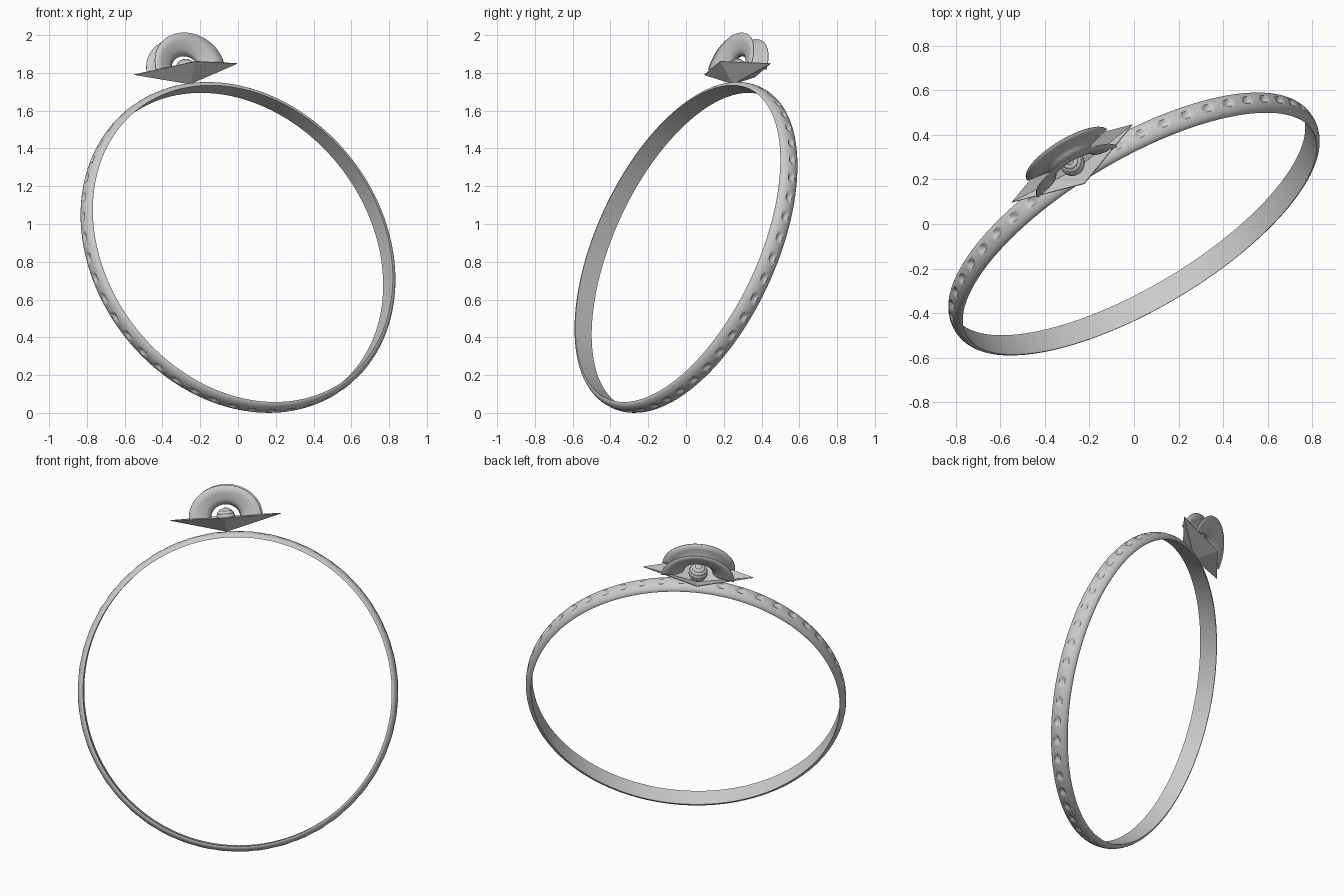
import bpy, bmesh, math
from mathutils import Matrix, Vector

if "Cube" in bpy.data.objects:
    bpy.data.objects.remove(bpy.data.objects["Cube"])

# Tilted frame of the ring: local x along the band top, local y along the ring axis, local z up
n = Vector((0.475, -0.80, 0.37)).normalized()
u = Vector((-n.y, n.x, 0)).normalized()
v = n.cross(u)
RING = Matrix.Translation((0, 0, 0.876)) @ Matrix((u, -n, v)).transposed().to_4x4()
R = 0.936
# Frame of the flower, centred a little above the outer face of the band
FLOWER = RING @ Matrix.Rotation(math.radians(-5.6), 4, 'Y') @ Matrix.Translation((0, 0, R + 0.083))


def make(name, verts, faces, matrix, smooth=True):
    me = bpy.data.meshes.new(name)
    me.from_pydata(verts, [], faces)
    bm = bmesh.new()
    bm.from_mesh(me)
    bmesh.ops.remove_doubles(bm, verts=bm.verts, dist=1e-6)
    bmesh.ops.recalc_face_normals(bm, faces=bm.faces)
    bm.to_mesh(me)
    bm.free()
    ob = bpy.data.objects.new(name, me)
    bpy.context.collection.objects.link(ob)
    ob.matrix_world = matrix
    if smooth:
        bpy.ops.object.select_all(action='DESELECT')
        ob.select_set(True)
        bpy.context.view_layer.objects.active = ob
        bpy.ops.object.shade_smooth_by_angle(angle=math.radians(40))
    return ob


def grid_faces(rows, cols, wrap_r, wrap_c):
    return [(i * cols + j, i * cols + (j + 1) % cols,
             ((i + 1) % rows) * cols + (j + 1) % cols, ((i + 1) % rows) * cols + j)
            for i in range(rows if wrap_r else rows - 1)
            for j in range(cols if wrap_c else cols - 1)]


# Band: domed outside, flat inside, with a row of small oval dimples
DIMPLES, STEPS, ARC = 50, 12, 18
THICK, HALF = 0.034, 0.054
verts = []
for i in range(DIMPLES * STEPS):
    a = 2 * math.pi * i / (DIMPLES * STEPS)
    s = ((i % STEPS) / STEPS - 0.5) * 2 * math.pi * R / DIMPLES
    for j in range(ARC + 1):
        t = math.pi * j / ARC
        y = HALF * math.cos(t)
        r = R - THICK + THICK * math.sin(t)
        d = (s / 0.027) ** 2 + (y / 0.018) ** 2
        r -= 0.014 * max(0, 1 - d) ** 0.7
        verts.append((r * math.cos(a), y, r * math.sin(a)))
make("ring_band", verts, grid_faces(DIMPLES * STEPS, ARC + 1, True, True), RING)

# Leaf base: open, four-sided inverted pyramid standing on the band
leaf = [(-0.325, 0, 0), (0, -0.115, 0), (0.325, 0, 0), (0, 0.115, 0), (0, 0, -0.085)]
base = make("leaf_base", leaf, [(i, (i + 1) % 4, 4) for i in range(4)], FLOWER, False)
solid = base.modifiers.new("thickness", 'SOLIDIFY')
solid.thickness = 0.004

# Petals: two flared arches that share a narrow throat
profile = [(0.075, 0), (0.09, 0.02), (0.108, 0.032), (0.15, 0.043), (0.19, 0.05)]
SEG = 40
for name, side in (("petal_front", -1), ("petal_back", 1)):
    verts = []
    for i in range(SEG + 1):
        a = math.pi * i / SEG
        for r, y in profile:
            verts.append((1.12 * r * math.cos(a), side * y, r * math.sin(a)))
    petal = make(name, verts, grid_faces(SEG + 1, len(profile), False, False), FLOWER)
    solid = petal.modifiers.new("thickness", 'SOLIDIFY')
    solid.thickness = 0.004

# Flower centre: ball with stacked ridges
LEVELS, SIDES = 48, 32
verts = []
for i in range(LEVELS + 1):
    t = math.pi * i / LEVELS
    r = 0.056 - 0.003 * (1 - abs(math.sin(8 * t)))
    for j in range(SIDES):
        a = 2 * math.pi * j / SIDES
        verts.append((r * math.sin(t) * math.cos(a), r * math.sin(t) * math.sin(a), r * math.cos(t)))
make("flower_centre", verts, grid_faces(LEVELS + 1, SIDES, False, True), FLOWER)
